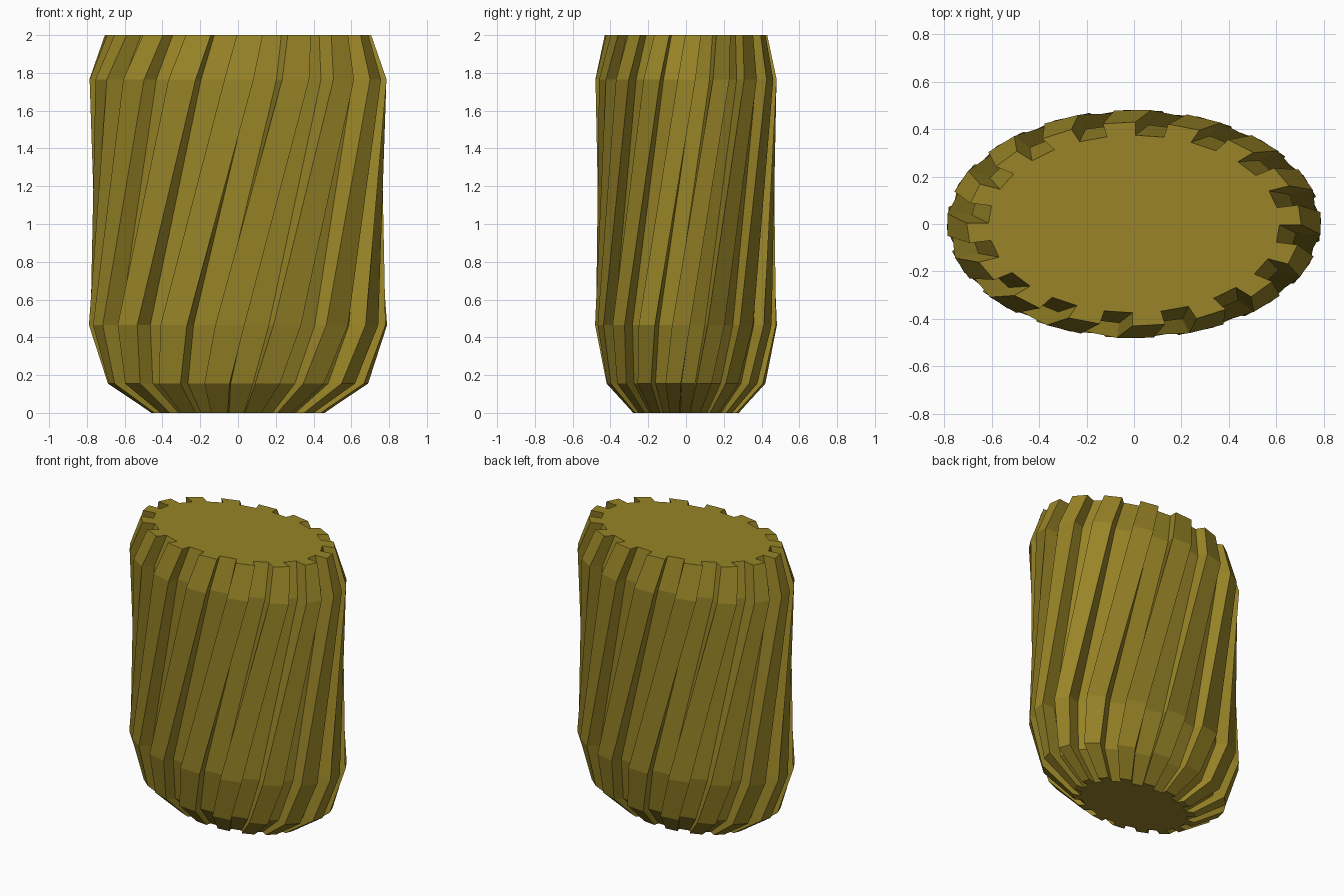
import bpy
import bmesh
from math import sin, cos, radians

cube = bpy.data.objects.get("Cube")
if cube:
    bpy.data.objects.remove(cube, do_unlink=True)

TEETH = 16
STEP = 360 / TEETH
NOTCH = 0.87          # groove floor radius relative to the ridge radius
DEPTH = 0.61          # oval ratio, depth to width
TWIST = 20            # degrees per unit of height

# Profile: height and half width
PROFILE = [(0, 0.46), (0.155, 0.69), (0.465, 0.79), (1.765, 0.79), (2, 0.705)]

# Single olive gold colour
gold = bpy.data.materials.new("olive_gold")
gold.use_nodes = True
colour = (0.315, 0.231, 0.02, 1)
gold.diffuse_color = colour
bsdf = next(n for n in gold.node_tree.nodes if n.type == "BSDF_PRINCIPLED")
bsdf.inputs["Base Color"].default_value = colour


def toothed_ring(bm, z, radius):
    """Oval ring of square ridges and grooves, turned according to height."""
    verts = []
    start = -110 + TWIST * (z - 0.465)   # right-hand edge of one ridge
    for i in range(TEETH):
        a = start + i * STEP
        half = STEP / 2
        for angle, r in ((a, 1), (a, NOTCH), (a + half, NOTCH), (a + half, 1)):
            t = radians(angle)
            verts.append(bm.verts.new((radius * r * cos(t),
                                       radius * r * DEPTH * sin(t), z)))
    return verts


# Twisted, grooved body
bm = bmesh.new()
rings = [toothed_ring(bm, z, r) for z, r in PROFILE]
for low, high in zip(rings, rings[1:]):
    n = len(low)
    for i in range(n):
        j = (i + 1) % n
        bm.faces.new((low[i], low[j], high[j], high[i]))

# Flat ends
bm.faces.new(rings[0][::-1])
bm.faces.new(rings[-1])
bmesh.ops.recalc_face_normals(bm, faces=bm.faces)

mesh = bpy.data.meshes.new("twisted_body")
bm.to_mesh(mesh)
bm.free()
mesh.materials.append(gold)
body = bpy.data.objects.new("twisted_body", mesh)
bpy.context.collection.objects.link(body)
